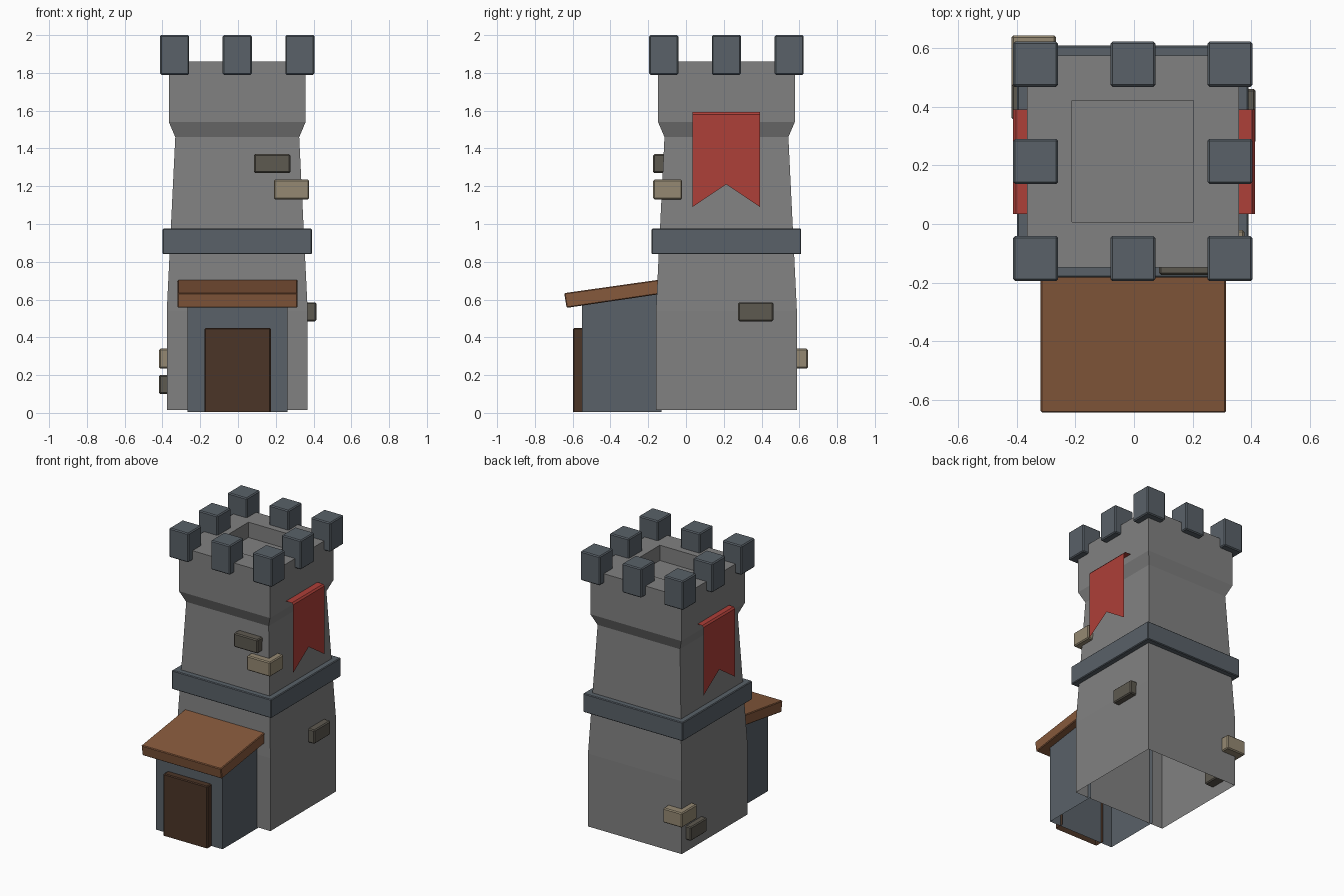
import bpy, bmesh

if "Cube" in bpy.data.objects:
    bpy.data.objects.remove(bpy.data.objects["Cube"])

CX, CY = -0.004, 0.214   # tower axis


def material(name, r, g, b):
    m = bpy.data.materials.new(name)
    m.diffuse_color = (r, g, b, 1)
    m.use_nodes = True
    m.node_tree.nodes["Principled BSDF"].inputs["Base Color"].default_value = m.diffuse_color
    return m


slate = material("slate", 0.10, 0.12, 0.14)
stone = material("wall_stone", 0.22, 0.22, 0.22)
red = material("red_cloth", 0.42, 0.05, 0.04)
wood = material("roof_wood", 0.24, 0.10, 0.045)
dark_wood = material("door_wood", 0.07, 0.035, 0.02)
pale = material("pale_brick", 0.30, 0.25, 0.17)
dim = material("dark_brick", 0.11, 0.10, 0.08)


def finish(name, bm, mat, bevel=0.0):
    me = bpy.data.meshes.new(name)
    bm.to_mesh(me)
    bm.free()
    me.materials.append(mat)
    ob = bpy.data.objects.new(name, me)
    bpy.context.collection.objects.link(ob)
    if bevel:
        mod = ob.modifiers.new("bevel", 'BEVEL')
        mod.width = bevel
        mod.segments = 1
    return ob


def loft(name, rings, mat, bevel=0.0, cap=False, closed=False):
    """Square rings (half width, z) around the tower axis, joined in order."""
    bm = bmesh.new()
    loops = [[bm.verts.new((CX + sx * h, CY + sy * h, z))
              for sx, sy in ((-1, -1), (1, -1), (1, 1), (-1, 1))] for h, z in rings]
    pairs = list(zip(loops, loops[1:]))
    if closed:
        pairs.append((loops[-1], loops[0]))
    for a, b in pairs:
        for i in range(4):
            j = (i + 1) % 4
            bm.faces.new((a[i], a[j], b[j], b[i]))
    if cap:
        bm.faces.new(loops[-1])
    return finish(name, bm, mat, bevel)


def prism(name, profile, x0, x1, mat, bevel=0.0, skip=()):
    """Extrude a (y, z) profile along x; skip lists profile edges left open."""
    bm = bmesh.new()
    a = [bm.verts.new((x0, y, z)) for y, z in profile]
    b = [bm.verts.new((x1, y, z)) for y, z in profile]
    n = len(profile)
    bm.faces.new(a[::-1])
    bm.faces.new(b)
    for i in range(n):
        if i not in skip:
            j = (i + 1) % n
            bm.faces.new((a[i], a[j], b[j], b[i]))
    return finish(name, bm, mat, bevel)


def box(name, x, y, z, mat, bevel=0.007, skip=()):
    pts = [(y[0], z[0]), (y[1], z[0]), (y[1], z[1]), (y[0], z[1])]
    return prism(name, pts, x[0], x[1], mat, bevel, skip)


# Tower shell: open below, flared top with a sunken roof
loft("tower", [(0.373, 0.015), (0.373, 0.54), (0.328, 1.46), (0.362, 1.54),
               (0.362, 1.86), (0.208, 1.86), (0.208, 1.75)], stone, cap=True)

# Belt course around the tower
loft("belt", [(0.35, 0.84), (0.396, 0.84), (0.396, 0.975), (0.35, 0.975)],
     slate, 0.005, closed=True)

# Eight battlement blocks
for i in (-1, 0, 1):
    for j in (-1, 0, 1):
        if i or j:
            x, y, r = CX + i * 0.332, CY + j * 0.332, 0.077
            box("battlement", (x - r, x + r), (y - r, y + r), (1.79, 2.0), slate)

# Swallow-tailed banners on both sides, folded into the wall at the top
for side in (-1, 1):
    bm = bmesh.new()
    y0, y1, out = 0.034, 0.392, side * 0.414
    outline = [(y0, 1.58), (y0, 1.09), ((y0 + y1) / 2, 1.21), (y1, 1.09), (y1, 1.58)]
    v = [bm.verts.new((out, y, z)) for y, z in outline]
    fold = [bm.verts.new((side * 0.404, y, 1.592)) for y in (y0, y1)]
    wall = [bm.verts.new((side * 0.35, y, 1.592)) for y in (y0, y1)]
    bm.faces.new(v)
    bm.faces.new((v[0], v[4], fold[1], fold[0]))
    bm.faces.new((fold[0], fold[1], wall[1], wall[0]))
    bmesh.ops.recalc_face_normals(bm, faces=bm.faces)
    bm.normal_update()
    if bm.faces[:][0].normal.x * side < 0:
        bmesh.ops.reverse_faces(bm, faces=bm.faces)
    finish("banner", bm, red)

# Protruding bricks
for x, y, z, m in [
    ((0.085, 0.277), (-0.174, -0.06), (1.27, 1.37), dim),
    ((0.19, 0.377), (-0.174, -0.02), (1.13, 1.235), pale),
    ((0.31, 0.415), (0.276, 0.462), (0.485, 0.585), dim),
    ((-0.418, -0.267), (0.468, 0.645), (0.235, 0.34), pale),
    ((-0.418, -0.31), (0.355, 0.54), (0.10, 0.20), dim),
]:
    box("brick", x, y, z, m)

# Porch: open underneath and towards the tower
prism("porch", [(-0.55, 0.005), (-0.13, 0.005), (-0.13, 0.66), (-0.55, 0.60)],
      -0.267, 0.262, slate, skip=(0, 1))

# Sloped porch roof slab
prism("porch_roof", [(-0.632, 0.556), (-0.13, 0.63), (-0.142, 0.705), (-0.645, 0.634)],
      -0.319, 0.315, wood, 0.005)

# Door
box("door", (-0.177, 0.174), (-0.598, -0.53), (0.005, 0.45), dark_wood, 0.006, skip=(0, 1))
